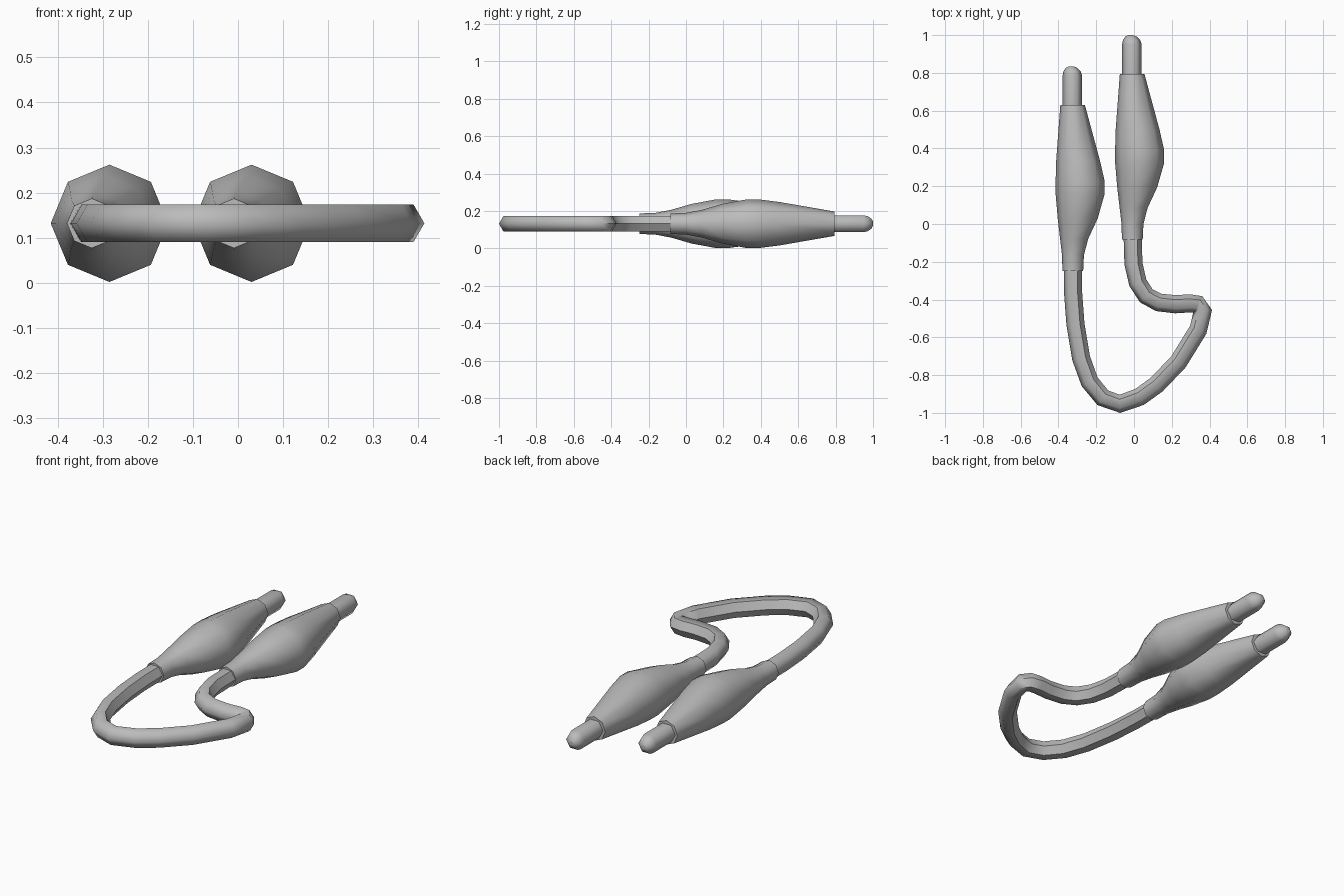
import bpy, bmesh, math
from mathutils import Vector

if "Cube" in bpy.data.objects:
    bpy.data.objects.remove(bpy.data.objects["Cube"])

MID_Z = 0.132

grey = bpy.data.materials.new("plain grey")
grey.use_nodes = True
colour = (0.5, 0.5, 0.5, 1)
grey.diffuse_color = colour
grey.node_tree.nodes["Principled BSDF"].inputs["Base Color"].default_value = colour


def loft(name, centres, tangents, radii, sides, crease=None):
    """Skin polygon rings along a flat path; crease(ring, side) marks sharp long edges."""
    bm = bmesh.new()
    rings = []
    for c, t, r in zip(centres, tangents, radii):
        left = Vector((-t.y, t.x, 0))
        ring = []
        for k in range(sides):
            a = 2 * math.pi * k / sides
            p = Vector((c[0], c[1], MID_Z)) + left * (r * math.cos(a))
            p.z += r * math.sin(a)
            ring.append(bm.verts.new(p))
        rings.append(ring)
    for a, b in zip(rings, rings[1:]):
        for k in range(sides):
            j = (k + 1) % sides
            bm.faces.new((a[k], a[j], b[j], b[k]))
    caps = [bm.faces.new(rings[0]), bm.faces.new(rings[-1])]
    for f in bm.faces:
        f.smooth = True
    for cap in caps:
        for e in cap.edges:
            e.smooth = False
    if crease:
        for i in range(len(rings) - 1):
            for k in range(sides):
                if crease(i, k):
                    bm.edges.get((rings[i][k], rings[i + 1][k])).smooth = False
    bmesh.ops.recalc_face_normals(bm, faces=bm.faces)
    mesh = bpy.data.meshes.new(name)
    bm.to_mesh(mesh)
    bm.free()
    mesh.materials.append(grey)
    obj = bpy.data.objects.new(name, mesh)
    bpy.context.collection.objects.link(obj)
    return obj


def straight(name, profile, sides, dx, dy):
    """Loft along y from (y, centre x, radius) rows."""
    loft(name, [(x + dx, y + dy) for y, x, r in profile],
         [Vector((0, 1, 0))] * len(profile), [r for y, x, r in profile], sides)


# Bulging grips and round-nosed tips, one pair at each cable end
grip = [(-.083, -.009, .055), (0, -.008, .058), (.085, -.002, .074), (.195, .017, .106),
        (.325, .03, .13), (.39, .03, .13), (.5, .019, .116), (.795, -.01, .065)]
tip = [(.76, -.011, .052), (.95, -.011, .052), (.973, -.013, .046),
       (.992, -.016, .03), (1.0, -.018, .012)]
for side, dx, dy in (("left", 0, 0), ("right", -.315, -.165)):
    straight(side + "_grip", grip, 8, dx, dy)
    straight(side + "_tip", tip, 6, dx, dy)

# Bent cable joining the grips
path = [Vector((x, y, 0)) for x, y in (
    (-.007, -.07), (-.003, -.21), (.02, -.31), (.065, -.38), (.13, -.415), (.22, -.425),
    (.295, -.42), (.34, -.425), (.365, -.455), (.34, -.56), (.235, -.73), (.12, -.85),
    (.03, -.915), (-.075, -.952), (-.165, -.92), (-.235, -.835), (-.28, -.71),
    (-.31, -.53), (-.322, -.37), (-.324, -.24))]
last = len(path) - 1
dirs = [(path[min(i + 1, last)] - path[max(i - 1, 0)]).normalized() for i in range(last + 1)]
corner = 8


def inner_side(i, k):
    return k in ((5, 0, 1) if i < corner else (2, 3, 4))


loft("cable", path, dirs, [.048] * len(path), 6, inner_side)
